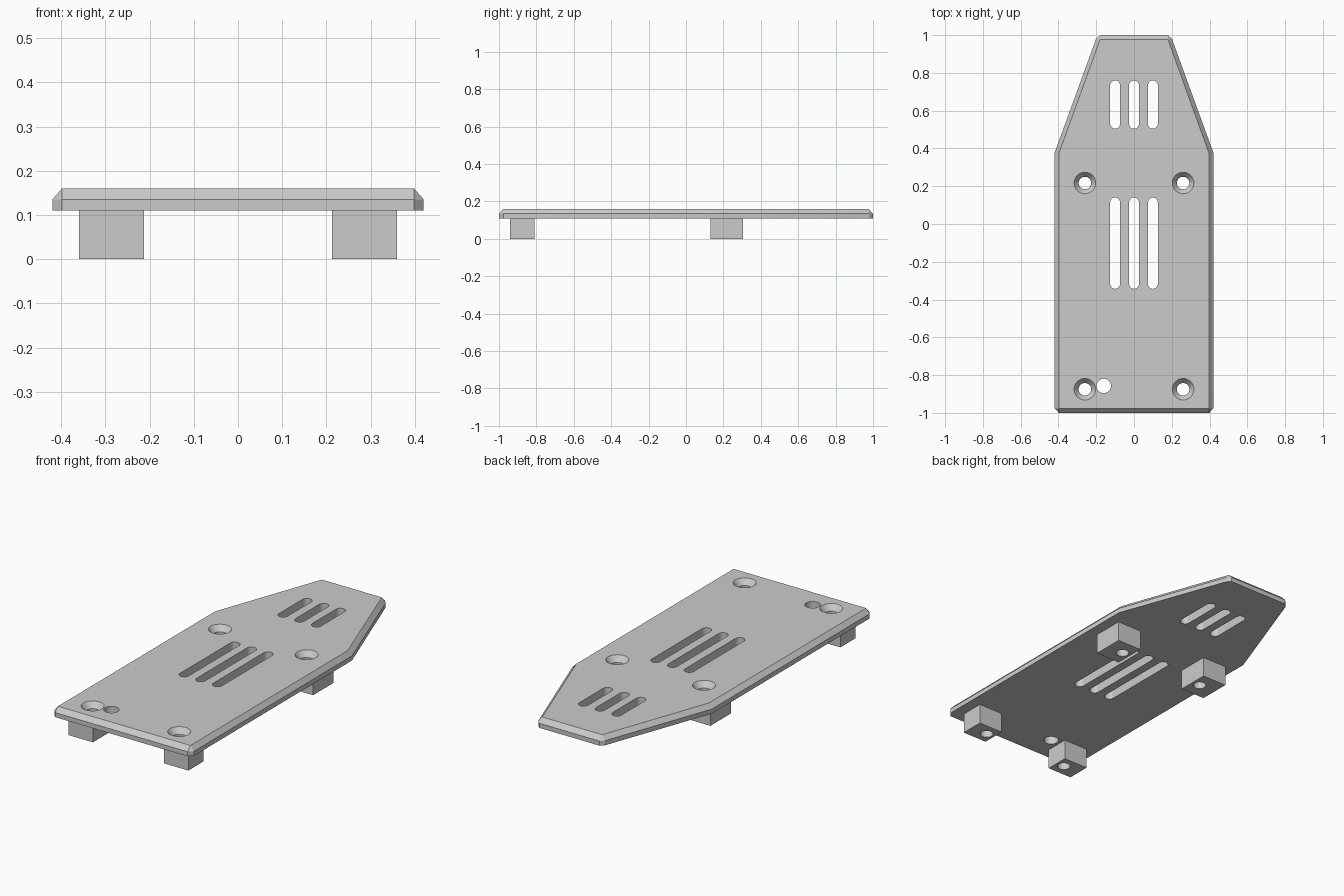
import bpy
import bmesh
from math import cos, sin, pi, radians

cube = bpy.data.objects.get("Cube")
if cube:
    bpy.data.objects.remove(cube, do_unlink=True)

grey = bpy.data.materials.new("light grey")
grey.use_nodes = True
colour = (0.6, 0.6, 0.6, 1)
grey.diffuse_color = colour
grey.node_tree.nodes["Principled BSDF"].inputs["Base Color"].default_value = colour

BOTTOM, EDGE, TOP = 0.11, 0.135, 0.16


def loft(bm, sections):
    """Closed solid through (outline, height) sections of equal point count."""
    rings = [[bm.verts.new((x, y, z)) for x, y in outline] for outline, z in sections]
    n = len(rings[0])
    bm.faces.new(rings[0][::-1])
    bm.faces.new(rings[-1])
    for low, high in zip(rings, rings[1:]):
        for i in range(n):
            j = (i + 1) % n
            bm.faces.new((low[i], low[j], high[j], high[i]))


def finish(bm, name):
    bmesh.ops.remove_doubles(bm, verts=bm.verts, dist=1e-5)
    bmesh.ops.recalc_face_normals(bm, faces=bm.faces)
    mesh = bpy.data.meshes.new(name)
    bm.to_mesh(mesh)
    bm.free()
    mesh.materials.append(grey)
    obj = bpy.data.objects.new(name, mesh)
    bpy.context.collection.objects.link(obj)
    return obj


def mirrored(half):
    return half + [(-x, y) for x, y in reversed(half)]


def rectangle(x0, x1, y0, y1):
    return [(x0, y0), (x1, y0), (x1, y1), (x0, y1)]


def slot(x, y0, y1, r, steps=24):
    """Outline with rounded ends; a circle when y0 equals y1."""
    pts = []
    for base, start in ((y1 - r, 0), (y0 + r, pi)):
        for i in range(steps + 1):
            a = start + pi * i / steps
            pts.append((x + r * cos(a), base + r * sin(a)))
    return pts


def circle(x, y, r, n=48):
    return [(x + r * cos(2 * pi * i / n), y + r * sin(2 * pi * i / n)) for i in range(n)]


# Plate with tapered tail and chamfered upper rim
outer = mirrored([(0.398, -1), (0.42, -0.976), (0.42, 0.378), (0.201, 0.98), (0.18, 1)])
inner = mirrored([(0.398, -0.976), (0.398, -0.976), (0.398, 0.372),
                  (0.18, 0.976), (0.18, 0.976)])
bm = bmesh.new()
loft(bm, [(outer, BOTTOM), (outer, EDGE), (inner, TOP)])
parts = [finish(bm, "base_plate")]

# Four block feet
screws = []
for end, y0, y1, screw_y in (("front", -0.94, -0.81, -0.875), ("rear", 0.13, 0.305, 0.217)):
    for side, s in (("left", 1), ("right", -1)):
        bm = bmesh.new()
        loft(bm, [(rectangle(s * 0.213, s * 0.36, y0, y1), z) for z in (0, BOTTOM)])
        parts.append(finish(bm, f"{end}_{side}_foot"))
        screws.append((s * 0.26, screw_y))

# Cutter: vent slots, cable hole and countersunk screw holes
bm = bmesh.new()
for x in (-0.1, 0, 0.1):
    for y0, y1 in ((0.505, 0.76), (-0.343, 0.14)):
        loft(bm, [(slot(x, y0, y1, 0.026), z) for z in (0.05, 0.2)])
loft(bm, [(circle(-0.16, -0.857, 0.038), z) for z in (0.05, 0.2)])
for x, y in screws:
    loft(bm, [(circle(x, y, r), z) for r, z in
              ((0.033, -0.05), (0.033, 0.13), (0.057, TOP), (0.057, 0.2))])
cutter = finish(bm, "hole_cutter")
cutter.hide_render = True

for obj in parts:
    mod = obj.modifiers.new("holes", "BOOLEAN")
    mod.operation = "DIFFERENCE"
    mod.solver = "EXACT"
    mod.object = cutter

# Bake the holes, then remove the cutter
bpy.context.view_layer.update()
graph = bpy.context.evaluated_depsgraph_get()
baked = [bpy.data.meshes.new_from_object(o.evaluated_get(graph)) for o in parts]
for obj, mesh in zip(parts, baked):
    obj.modifiers.clear()
    obj.data = mesh
bpy.data.objects.remove(cutter, do_unlink=True)

# Smooth the round holes, keep the crisp edges
bpy.ops.object.select_all(action="DESELECT")
for obj in parts:
    obj.select_set(True)
bpy.context.view_layer.objects.active = parts[0]
bpy.ops.object.shade_smooth_by_angle(angle=radians(20))
